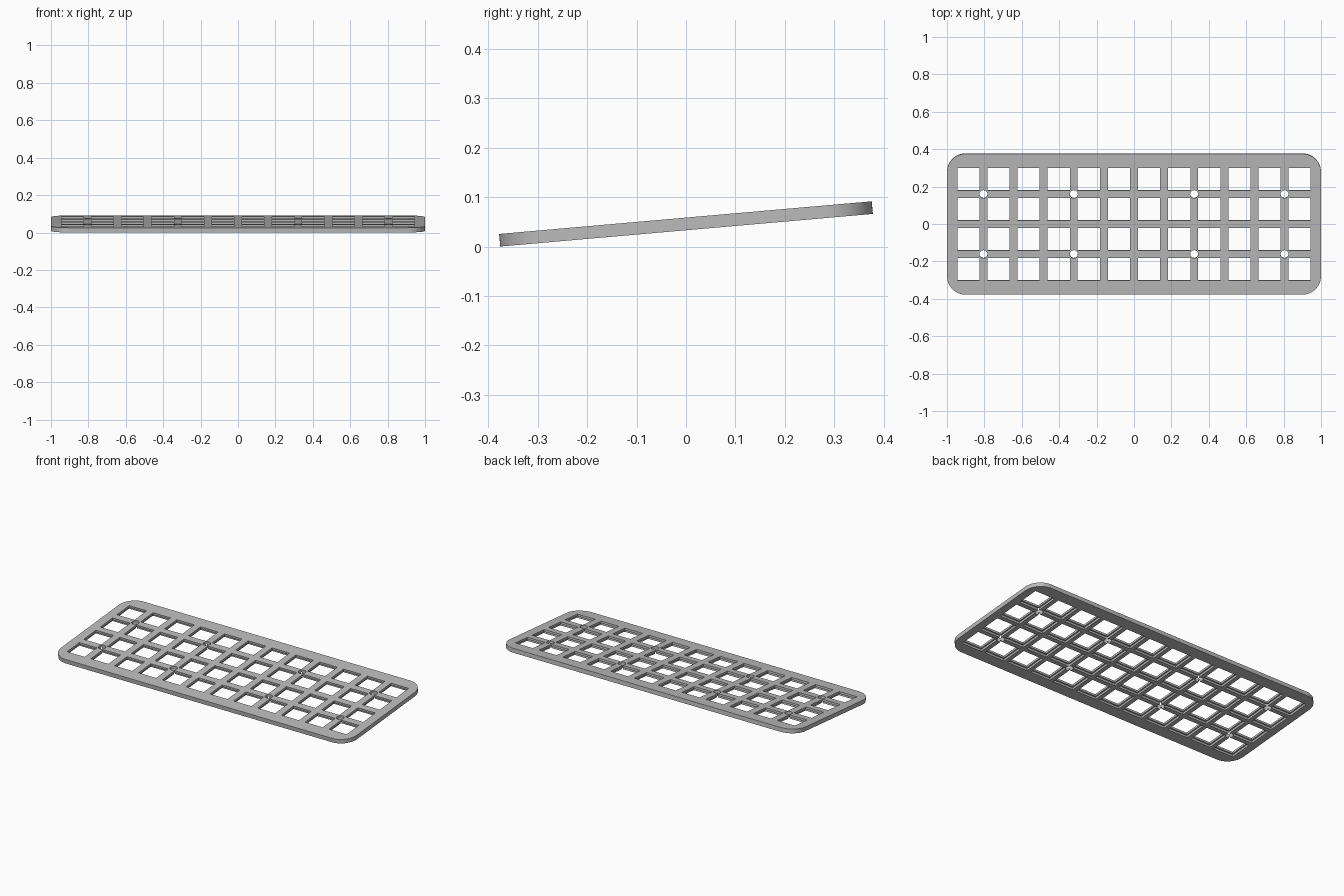
import bpy, bmesh, math
from mathutils import Matrix, Vector

if "Cube" in bpy.data.objects:
    bpy.data.objects.remove(bpy.data.objects["Cube"], do_unlink=True)

WIDTH, DEPTH, THICK, RADIUS = 2.0, 0.756, 0.0255, 0.1
PITCH, WINDOW, POCKET, HOLE = 0.161, 0.119, 0.135, 0.0215
COLS, ROWS = 12, 4
TILT = Matrix.Rotation(math.radians(5), 4, "X")

grey = bpy.data.materials.new("plate grey")
grey.use_nodes = True
colour = (0.5, 0.5, 0.5, 1)
grey.diffuse_color = colour
grey.node_tree.nodes["Principled BSDF"].inputs["Base Color"].default_value = colour


def make_object(name, bm):
    mesh = bpy.data.meshes.new(name)
    bmesh.ops.recalc_face_normals(bm, faces=bm.faces)
    bm.to_mesh(mesh)
    bm.free()
    mesh.materials.append(grey)
    obj = bpy.data.objects.new(name, mesh)
    bpy.context.collection.objects.link(obj)
    return obj


def add_box(bm, centre, size):
    bmesh.ops.create_cube(bm, size=1, matrix=Matrix.Translation(centre) @ Matrix.Diagonal((*size, 1)))


def key_centres():
    for c in range(COLS):
        for r in range(ROWS):
            yield (c - (COLS - 1) / 2) * PITCH, (r - (ROWS - 1) / 2) * PITCH


# Plate with rounded corners
bm = bmesh.new()
add_box(bm, (0, 0, 0), (WIDTH, DEPTH, THICK))
uprights = [e for e in bm.edges if abs(e.verts[0].co.z - e.verts[1].co.z) > THICK / 2]
bmesh.ops.bevel(bm, geom=uprights, offset=RADIUS, segments=16, profile=0.5, affect="EDGES")
plate = make_object("key_plate", bm)

# Square windows through the plate
windows = bmesh.new()
for x, y in key_centres():
    add_box(windows, (x, y, 0), (WINDOW, WINDOW, THICK * 3))

# Wider pockets in the underside
pockets = bmesh.new()
for x, y in key_centres():
    add_box(pockets, (x, y, -THICK), (POCKET, POCKET, THICK * 2))

# Round screw holes where the bars cross
holes = bmesh.new()
for x in (-5, -2, 2, 5):
    for y in (-1, 1):
        bmesh.ops.create_cone(holes, cap_ends=True, segments=32, radius1=HOLE, radius2=HOLE,
                              depth=THICK * 3, matrix=Matrix.Translation((x * PITCH, y * PITCH, 0)))

cutters = [make_object("window_cutter", windows), make_object("pocket_cutter", pockets),
           make_object("screw_hole_cutter", holes)]
bpy.context.view_layer.objects.active = plate
plate.select_set(True)
for cutter in cutters:
    mod = plate.modifiers.new(cutter.name, "BOOLEAN")
    mod.operation = "DIFFERENCE"
    mod.solver = "EXACT"
    mod.object = cutter
    bpy.ops.object.modifier_apply(modifier=mod.name)
    bpy.data.objects.remove(cutter, do_unlink=True)

# Tilt the plate so its front edge rests on the ground
plate.data.transform(TILT)
lowest = min(v.co.z for v in plate.data.vertices)
plate.data.transform(Matrix.Translation(Vector((0, 0, -lowest))))
bpy.ops.object.select_all(action="DESELECT")
plate.select_set(True)
bpy.ops.object.shade_smooth_by_angle(angle=math.radians(30))
